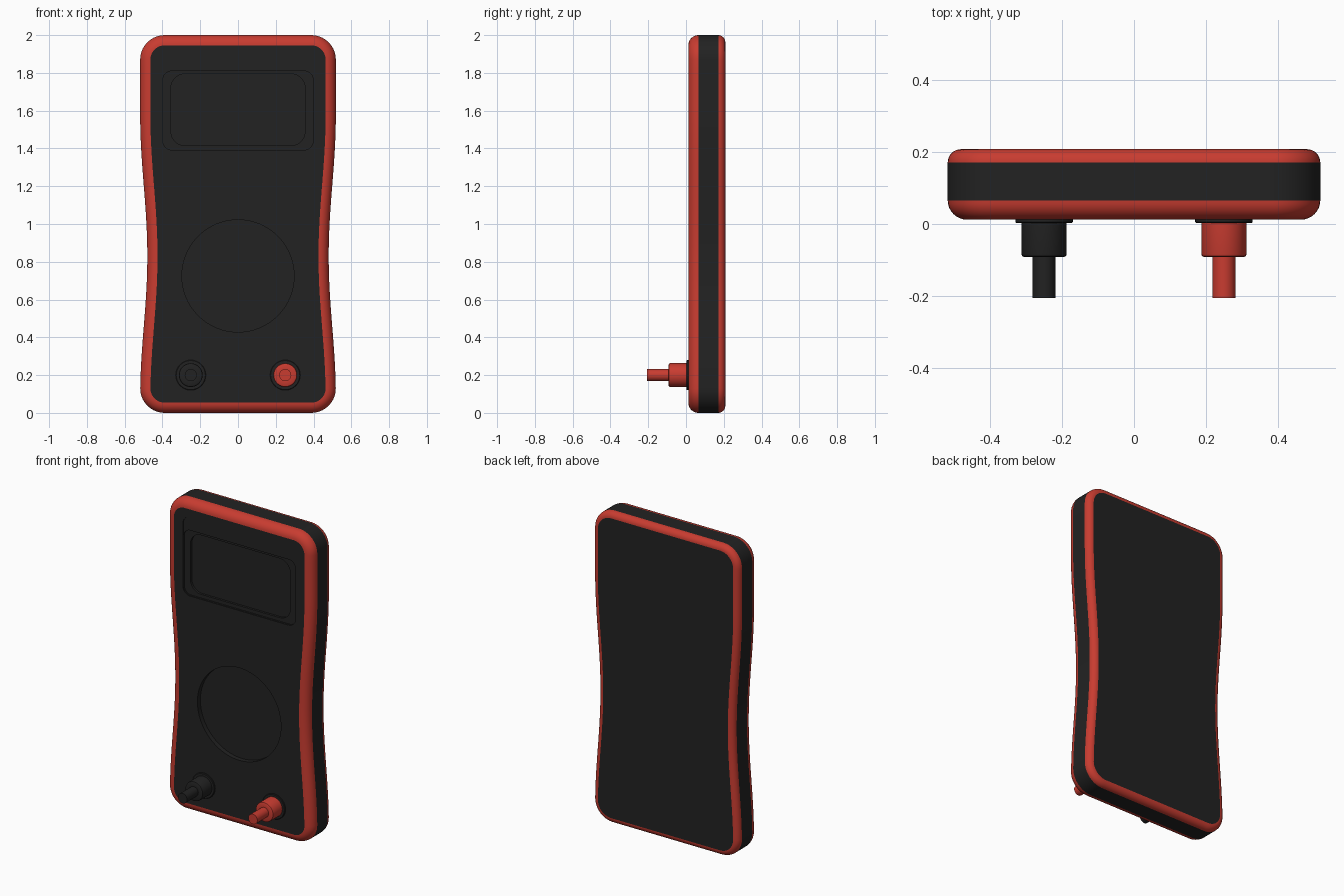
import bpy, bmesh, math
from math import sin, cos, pi

if "Cube" in bpy.data.objects:
    bpy.data.objects.remove(bpy.data.objects["Cube"])


def material(name, rgb):
    m = bpy.data.materials.new(name)
    m.diffuse_color = (*rgb, 1)
    m.use_nodes = True
    m.node_tree.nodes["Principled BSDF"].inputs["Base Color"].default_value = m.diffuse_color
    return m


RED = material("red_plastic", (0.58, 0.045, 0.03))
BLACK = material("black_plastic", (0.016, 0.016, 0.016))


def rounded_rect(hw, z0, z1, r, segs=10, side=1):
    """Rounded rectangle in xz; the upright sides get `side` segments."""
    pts = []
    corners = [(hw - r, z1 - r, 0), (-hw + r, z1 - r, 1),
               (-hw + r, z0 + r, 2), (hw - r, z0 + r, 3)]
    for cx, cz, q in corners:
        for i in range(segs + 1):
            a = (q + i / segs) * pi / 2
            pts.append((cx + r * cos(a), cz + r * sin(a)))
        if q in (1, 3):
            x = cx + (r if q == 3 else -r)
            za, zb = (z1 - r, z0 + r) if q == 1 else (z0 + r, z1 - r)
            pts += [(x, za + (zb - za) * i / side) for i in range(1, side)]
    return pts


def body_outline(inset):
    """Case outline with the pinched waist."""
    pts = rounded_rect(0.518 - inset, inset, 2 - inset, 0.13 - inset, side=36)
    out = []
    for x, z in pts:
        t = min(max((z - 0.08) / 1.5, 0), 1)
        out.append((x - math.copysign(0.019 * (1 - cos(2 * pi * t)), x), z))
    return out


def circle(cx, cz, n):
    return lambda r: [(cx + r * cos(2 * pi * i / n), cz + r * sin(2 * pi * i / n))
                      for i in range(n)]


def loft(name, outline, profile, mat, ring=False):
    """Sweep a (y, size) profile round an outline; capped, or closed as a ring."""
    bm = bmesh.new()
    rows = [[bm.verts.new((x, y, z)) for x, z in outline(d)] for y, d in profile]
    pairs = list(zip(rows, rows[1:]))
    if ring:
        pairs.append((rows[-1], rows[0]))
    else:
        bm.faces.new(rows[0])
        bm.faces.new(rows[-1])
    for a, b in pairs:
        n = len(a)
        for i in range(n):
            j = (i + 1) % n
            bm.faces.new((a[i], a[j], b[j], b[i]))
    bmesh.ops.recalc_face_normals(bm, faces=bm.faces)
    me = bpy.data.meshes.new(name)
    bm.to_mesh(me)
    bm.free()
    me.materials.append(mat)
    ob = bpy.data.objects.new(name, me)
    bpy.context.collection.objects.link(ob)
    return ob


def smooth(ob):
    bpy.ops.object.select_all(action='DESELECT')
    ob.select_set(True)
    bpy.context.view_layer.objects.active = ob
    bpy.ops.object.shade_smooth_by_angle(angle=math.radians(32))


Y0, Y1, Y2, Y3 = 0.012, 0.066, 0.171, 0.208   # front, band start, band end, back
F, B = 0.054, 0.037                           # front and back rim widths
arc = [i / 8 * pi / 2 for i in range(9)]

# Case: two rounded red rims, black middle band, black front and back panels
front_rim = [(Y1 - F * sin(a), F * (1 - cos(a))) for a in arc] + [(Y1, F)]
back_rim = [(Y2 + B * sin(a), B * (1 - cos(a))) for a in arc] + [(Y2, B)]
parts = [
    loft("front_rim", body_outline, front_rim, RED, ring=True),
    loft("back_rim", body_outline, back_rim, RED, ring=True),
    loft("middle_band", body_outline, [(Y1, 0), (Y2, 0)], BLACK),
    loft("back_panel", body_outline, [(Y2, B), (Y3, B)], BLACK),
]
panel = loft("front_panel", body_outline, [(Y0, F), (Y1, F)], BLACK)
parts.append(panel)

# Recesses in the front panel: header strip, screen frame, screen and dial well
recesses = [
    ("header", lambda d: rounded_rect(0.4, 1.39, 1.895, 0.05), 0.004),
    ("frame", lambda d: rounded_rect(0.398, 1.392, 1.81, 0.048), 0.012),
    ("screen", lambda d: rounded_rect(0.355, 1.415, 1.795, 0.075), 0.026),
    ("dial", circle(0, 0.725, 64), 0.03),
]
for name, outline, depth in recesses:
    cutter = loft(name + "_cutter", outline, [(-0.1, 0.297), (Y0 + depth, 0.297)], BLACK)
    cutter.hide_render = True
    mod = panel.modifiers.new(name, 'BOOLEAN')
    mod.operation = 'DIFFERENCE'
    mod.solver = 'EXACT'
    mod.object = cutter
    bpy.context.view_layer.objects.active = panel
    bpy.ops.object.modifier_apply(modifier=mod.name)
    bpy.data.objects.remove(cutter)

# Probe sockets: black collar, stepped plug body and pin
for side, x, mat in (("left", -0.25, BLACK), ("right", 0.25, RED)):
    spot = circle(x, 0.2, 32)
    parts.append(loft(side + "_socket_collar", spot,
                      [(0.03, 0.08), (0.006, 0.08), (0.003, 0.077)], BLACK))
    parts.append(loft(side + "_plug", spot,
                      [(0.03, 0.063), (-0.083, 0.063), (-0.089, 0.061), (-0.092, 0.055),
                       (-0.092, 0.032), (-0.206, 0.032)], mat))

for ob in parts:
    smooth(ob)
